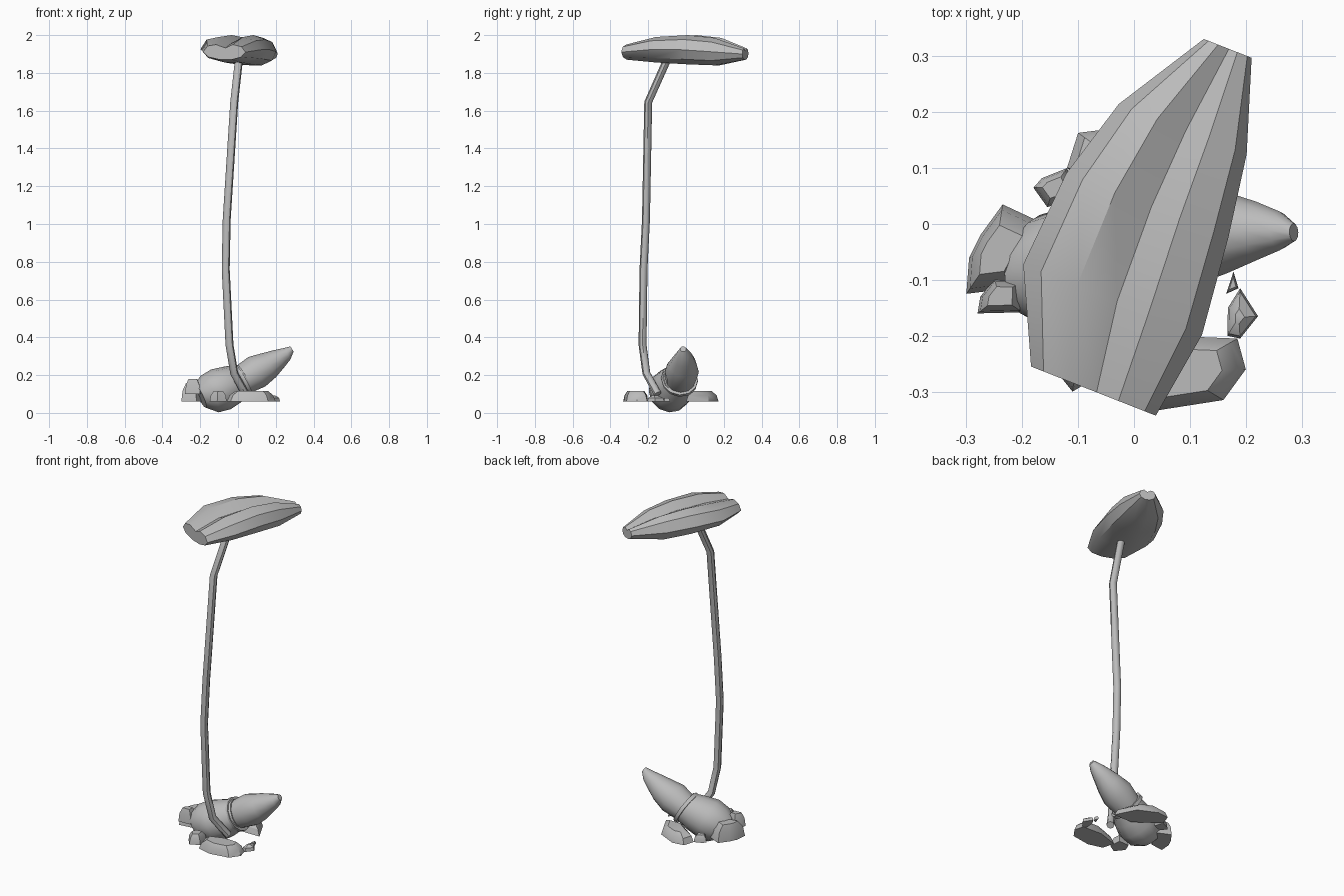
import bpy, bmesh, math
from mathutils import Vector

if "Cube" in bpy.data.objects:
    bpy.data.objects.remove(bpy.data.objects["Cube"], do_unlink=True)

grey = bpy.data.materials.new("plain grey")
grey.use_nodes = True
grey.diffuse_color = (0.5, 0.5, 0.5, 1)
grey.node_tree.nodes["Principled BSDF"].inputs["Base Color"].default_value = (0.5, 0.5, 0.5, 1)


def loft(name, rings, angle=40):
    """Skin a list of equal-length point rings and cap both ends."""
    bm = bmesh.new()
    rows = [[bm.verts.new(p) for p in ring] for ring in rings]
    n = len(rows[0])
    for a, b in zip(rows, rows[1:]):
        for i in range(n):
            j = (i + 1) % n
            bm.faces.new((a[i], a[j], b[j], b[i]))
    bm.faces.new(rows[0][::-1])
    bm.faces.new(rows[-1])
    bmesh.ops.recalc_face_normals(bm, faces=bm.faces[:])
    mesh = bpy.data.meshes.new(name)
    bm.to_mesh(mesh)
    bm.free()
    mesh.materials.append(grey)
    obj = bpy.data.objects.new(name, mesh)
    bpy.context.collection.objects.link(obj)
    bpy.ops.object.select_all(action='DESELECT')
    obj.select_set(True)
    bpy.context.view_layer.objects.active = obj
    bpy.ops.object.shade_smooth_by_angle(angle=math.radians(angle))
    return obj


def round_loft(name, stations, axis=None, sides=12):
    """Round sections (x, y, z, radius); follows the path if no axis is given."""
    pts = [Vector(s[:3]) for s in stations]
    rings = []
    for k, s in enumerate(stations):
        d = Vector(axis) if axis else pts[min(k + 1, len(pts) - 1)] - pts[max(k - 1, 0)]
        d.normalize()
        u = Vector((0, 1, 0))
        u = (u - d * u.dot(d)).normalized()
        v = d.cross(u)
        rings.append([pts[k] + s[3] * (u * math.cos(t) + v * math.sin(t))
                      for t in (2 * math.pi * i / sides for i in range(sides))])
    return loft(name, rings, 45)


def pebble(name, outline, top, base=0.06, inset=0.55):
    """Flat-bottomed stone with a rounded-over top."""
    cx = sum(p[0] for p in outline) / len(outline)
    cy = sum(p[1] for p in outline) / len(outline)
    steps = ((1, 0), (0.88, 0.6), (inset, 1))
    loft(name, [[(cx + (x - cx) * s, cy + (y - cy) * s, base + (top - base) * h)
                 for x, y in outline] for s, h in steps], 35)


# Grooved pod at the top of the stalk
along = Vector((0.366, 0.93, 0))
across = Vector((0.93, -0.366, 0))
profile = [(1, 0), (0.82, 0.7), (0.4, 1), (0.05, 0.55), (-0.4, 1), (-0.8, 0.8),
           (-1, 0.05), (-0.75, -0.65), (-0.2, -1), (0.35, -1), (0.8, -0.65)]
# distance along, sideways shift, half width, bottom, top
pod = [(-0.305, 0.042, 0.12, 1.87, 1.95), (-0.14, 0.014, 0.172, 1.855, 1.99),
       (0.04, 0.01, 0.156, 1.845, 2.0), (0.19, 0.019, 0.123, 1.84, 1.985),
       (0.354, 0.041, 0.046, 1.87, 1.93)]
loft("pod", [[along * a + across * (s + w * u)
              + Vector((0, 0, (lo + hi) / 2 + v * (hi - lo) / 2)) for u, v in profile]
             for a, s, w, lo, hi in pod], 35)

# Bent stalk
stalk = [(0.005, -0.10, 1.87), (-0.02, -0.2, 1.645), (-0.06, -0.212, 1.02),
         (-0.065, -0.225, 0.76), (-0.045, -0.23, 0.36), (-0.02, -0.21, 0.21),
         (0.04, -0.15, 0.1)]
round_loft("stalk", [p + (0.021,) for p in stalk], sides=8)

# Leaning body, collar and pointed hood
round_loft("body", [(-0.2, -0.1, 0.09, 0.07), (-0.15, -0.09, 0.1, 0.108),
                    (-0.09, -0.08, 0.125, 0.117), (-0.03, -0.06, 0.15, 0.105),
                    (0.03, -0.035, 0.18, 0.085)], (0.88, 0.2, 0.43))
round_loft("collar", [(0.012, -0.035, 0.17, 0.098), (0.03, -0.034, 0.18, 0.098)],
           (0.86, 0.1, 0.5))
round_loft("hood", [(0.025, -0.03, 0.175, 0.08), (0.1, -0.022, 0.218, 0.09),
                    (0.165, -0.015, 0.253, 0.073), (0.22, -0.012, 0.288, 0.052),
                    (0.26, -0.012, 0.313, 0.035), (0.286, -0.015, 0.338, 0.016)],
           (0.86, 0.03, 0.5))

# Stones around the foot
pebble("front_stone", [(-0.06, -0.24), (-0.04, -0.31), (0.045, -0.333), (0.16, -0.315),
                       (0.2, -0.26), (0.185, -0.205), (0.06, -0.2)], 0.117, inset=0.65)
pebble("back_stone", [(-0.12, 0.1), (-0.1, 0.163), (-0.03, 0.172), (0.08, 0.12),
                      (0.14, 0.0), (0.02, 0.0)], 0.115)
pebble("small_front_stone", [(-0.15, -0.25), (-0.11, -0.3), (-0.06, -0.27),
                             (-0.065, -0.2), (-0.13, -0.2)], 0.115)
pebble("left_stone", [(0.19, -0.115), (0.222, -0.165), (0.19, -0.205),
                      (0.167, -0.2), (0.168, -0.15)], 0.092, inset=0.3)
pebble("left_chip", [(0.178, -0.085), (0.187, -0.115), (0.165, -0.125)], 0.08)
pebble("right_stone", [(-0.235, 0.035), (-0.275, -0.02), (-0.295, -0.06),
                       (-0.3, -0.125), (-0.22, -0.115), (-0.16, 0.0)], 0.155)
pebble("right_front_stone", [(-0.28, -0.16), (-0.2, -0.158), (-0.198, -0.1),
                             (-0.25, -0.098), (-0.275, -0.13)], 0.18, 0.1)
pebble("small_back_stone", [(-0.18, 0.065), (-0.165, 0.082), (-0.12, 0.1),
                            (-0.1, 0.05), (-0.155, 0.03)], 0.1)
